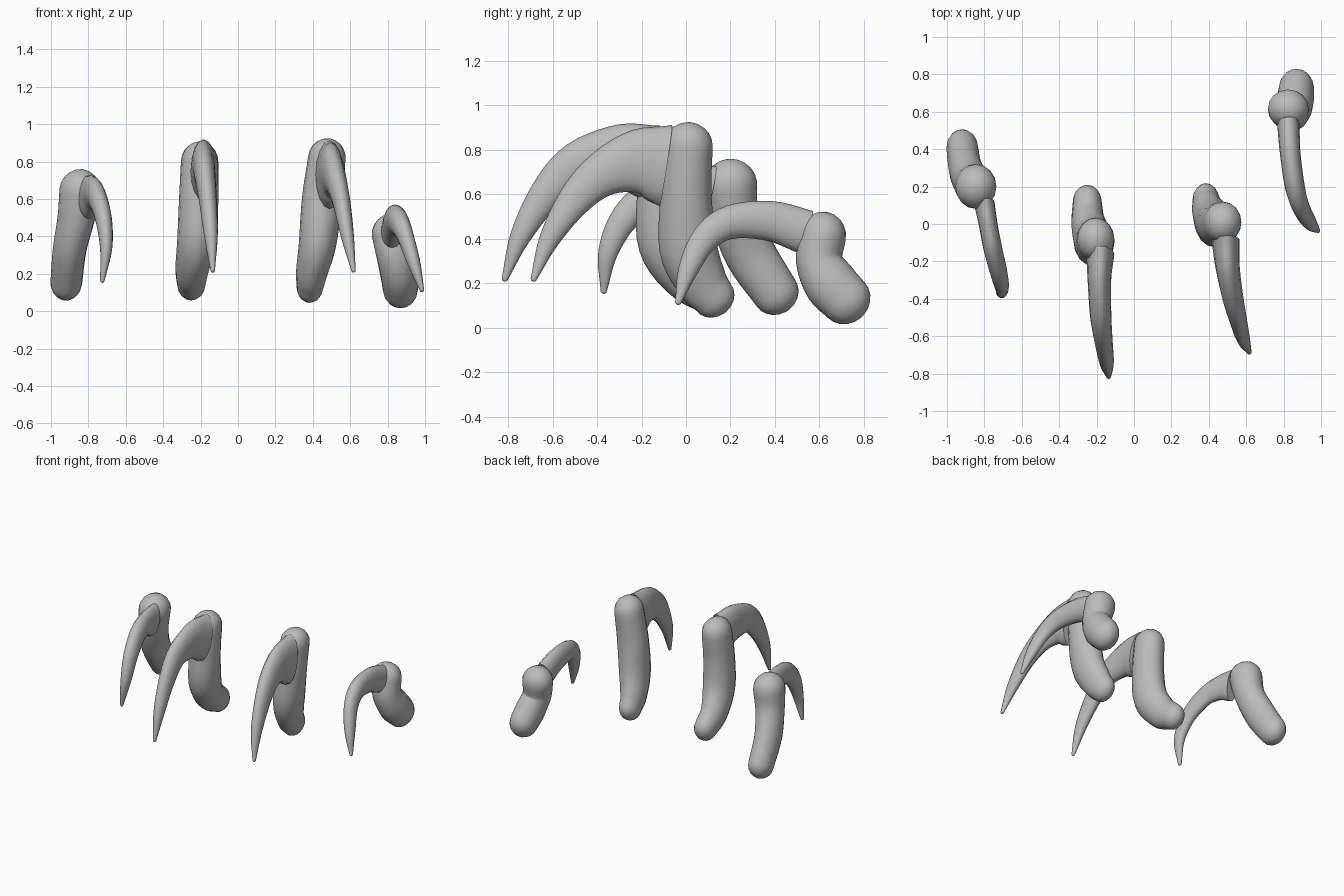
import bpy, bmesh, math
from mathutils import Vector

cube = bpy.data.objects.get("Cube")
if cube:
    bpy.data.objects.remove(cube)

grey = bpy.data.materials.new("plain grey")
grey.use_nodes = True
grey.diffuse_color = (0.5, 0.5, 0.5, 1)
grey.node_tree.nodes["Principled BSDF"].inputs["Base Color"].default_value = (0.5, 0.5, 0.5, 1)

SIDES = 16
STEPS = 5


def smooth_path(stations):
    """Catmull-Rom through stations of (x, y, z, half width, half thickness)."""
    p = [Vector(s) for s in stations]
    p = [2 * p[0] - p[1]] + p + [2 * p[-1] - p[-2]]
    out = []
    for i in range(1, len(p) - 2):
        a, b, c, d = p[i - 1:i + 3]
        for k in range(STEPS):
            t = k / STEPS
            out.append(b + (c - a) * t / 2 + (2 * a - 5 * b + 4 * c - d) * t * t / 2
                       + (3 * b - a - 3 * c + d) * t ** 3 / 2)
    return out + [p[-2]]


def sweep(name, stations, round_start):
    """Elliptical tube along a path, round at the end and optionally at the start."""
    path = smooth_path(stations)
    rings = []
    for i, s in enumerate(path):
        before, after = path[max(i - 1, 0)], path[min(i + 1, len(path) - 1)]
        tangent = (Vector(after[:3]) - Vector(before[:3])).normalized()
        rings.append((Vector(s[:3]), tangent, s[3], s[4]))

    def dome(ring, sign):
        centre, tangent, w, h = ring
        caps = []
        for k in range(1, 6):
            a = math.radians(17 * k)
            caps.append((centre + tangent * sign * math.sin(a) * (w + h) / 2,
                         tangent, w * math.cos(a), h * math.cos(a)))
        return caps

    start = dome(rings[0], -1)[::-1] if round_start else []
    rings = start + rings + dome(rings[-1], 1)

    bm = bmesh.new()
    loops = []
    for centre, tangent, w, h in rings:
        side = Vector((1, 0, 0))
        side = (side - tangent * side.dot(tangent)).normalized()
        up = tangent.cross(side)
        loop = []
        for j in range(SIDES):
            a = math.tau * j / SIDES
            loop.append(bm.verts.new(centre + side * w * math.cos(a) + up * h * math.sin(a)))
        loops.append(loop)
    for a, b in zip(loops, loops[1:]):
        for j in range(SIDES):
            k = (j + 1) % SIDES
            bm.faces.new((a[j], a[k], b[k], b[j]))
    bm.faces.new(loops[0])
    bm.faces.new(loops[-1])
    bmesh.ops.recalc_face_normals(bm, faces=bm.faces)
    mesh = bpy.data.meshes.new(name)
    bm.to_mesh(mesh)
    bm.free()
    mesh.materials.append(grey)
    obj = bpy.data.objects.new(name, mesh)
    bpy.context.collection.objects.link(obj)
    bpy.ops.object.select_all(action='DESELECT')
    obj.select_set(True)
    bpy.context.view_layer.objects.active = obj
    bpy.ops.object.shade_smooth_by_angle(angle=math.radians(50))


# Toes run from the knuckle down and back to the pad
toes = {
    "outer_right": [(-.845, .20, .645, .11, .12), (-.865, .22, .5, .1, .11),
                    (-.9, .29, .33, .09, .115), (-.918, .405, .155, .085, .105)],
    "inner_right": [(-.205, -.08, .8, .1, .115), (-.21, -.1, .6, .105, .12),
                    (-.22, -.085, .38, .105, .13), (-.245, .01, .23, .09, .115),
                    (-.25, .12, .15, .077, .095)],
    "inner_left": [(.475, .01, .82, .1, .11), (.45, 0, .6, .108, .115),
                   (.425, .01, .36, .1, .13), (.395, .07, .21, .085, .115),
                   (.385, .125, .135, .072, .098)],
    "outer_left": [(.825, .615, .415, .11, .105), (.84, .6, .3, .1, .105),
                   (.86, .65, .2, .1, .12), (.868, .72, .125, .095, .115)],
}

# Claws run from the deep base forward and down to the point
claws = {
    "outer_right": [(-.8, .11, .61, .055, .12), (-.78, 0, .63, .05, .095),
                    (-.755, -.13, .61, .05, .08), (-.72, -.27, .5, .045, .065),
                    (-.705, -.35, .34, .033, .045), (-.725, -.37, .165, .012, .014)],
    "inner_right": [(-.18, -.16, .745, .075, .17), (-.185, -.3, .775, .063, .14),
                    (-.178, -.49, .735, .057, .1), (-.162, -.63, .6, .048, .075),
                    (-.145, -.745, .41, .037, .047), (-.135, -.815, .22, .012, .014)],
    "inner_left": [(.49, -.09, .73, .075, .185), (.5, -.225, .745, .065, .145),
                   (.525, -.375, .69, .057, .102), (.555, -.5, .575, .047, .076),
                   (.585, -.613, .4, .035, .047), (.617, -.685, .22, .012, .014)],
    "outer_left": [(.825, .54, .43, .06, .1), (.835, .38, .48, .055, .09),
                   (.86, .2, .475, .053, .076), (.895, .085, .4, .045, .062),
                   (.94, .01, .26, .035, .045), (.983, -.035, .115, .012, .014)],
}

for place in toes:
    sweep(place + "_toe", toes[place], True)
    sweep(place + "_claw", claws[place], False)
